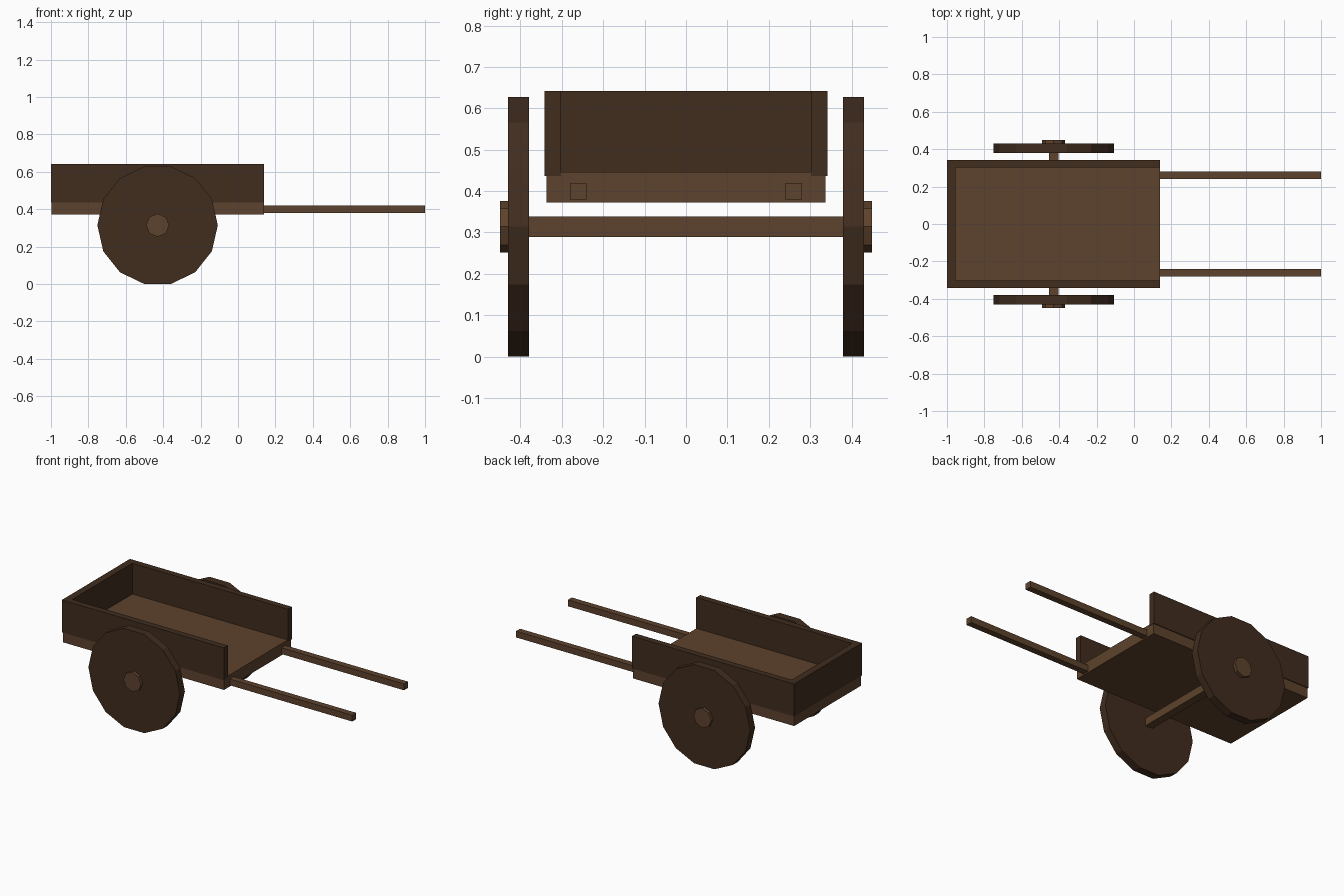
import bpy
import math

if "Cube" in bpy.data.objects:
    bpy.data.objects.remove(bpy.data.objects["Cube"])


def material(name, color):
    m = bpy.data.materials.new(name)
    m.diffuse_color = (*color, 1)
    m.use_nodes = True
    m.node_tree.nodes["Principled BSDF"].inputs["Base Color"].default_value = m.diffuse_color
    return m


LIGHT = material("light_wood", (0.11, 0.055, 0.026))
DARK = material("dark_wood", (0.052, 0.026, 0.013))


def box(name, x, y, z, mat):
    """Box from (min, max) ranges on each axis."""
    bpy.ops.mesh.primitive_cube_add(size=1, location=[sum(r) / 2 for r in (x, y, z)])
    ob = bpy.context.object
    ob.name = name
    ob.scale = [r[1] - r[0] for r in (x, y, z)]
    bpy.ops.object.transform_apply(location=False, rotation=False, scale=True)
    ob.data.materials.append(mat)
    return ob


def disc(name, sides, radius, y, mat):
    """Low-poly disc around the axle line, with corners pointing along x."""
    bpy.ops.mesh.primitive_cylinder_add(
        vertices=sides, radius=radius, depth=abs(y[1] - y[0]),
        location=(AXLE_X, sum(y) / 2, AXLE_Z))
    ob = bpy.context.object
    ob.name = name
    # first corner lies on local +y: turn it to +x, then lay the disc on its side
    ob.rotation_euler = (math.pi / 2, math.pi / 2, 0)
    bpy.ops.object.transform_apply(location=False, rotation=True, scale=False)
    ob.data.materials.append(mat)
    return ob


AXLE_X, AXLE_Z = -0.43, 0.314

# Cart bed and back board
box("floor", (-0.997, 0.138), (-0.337, 0.337), (0.372, 0.446), LIGHT)
box("back_board", (-1.0, -0.955), (-0.302, 0.302), (0.436, 0.642), DARK)

# Axle
box("axle", (AXLE_X - 0.025, AXLE_X + 0.025), (-0.39, 0.39),
    (AXLE_Z - 0.025, AXLE_Z + 0.025), LIGHT)

# Parts repeated on both sides
for side, s in (("front", -1), ("rear", 1)):
    def span(a, b):
        return tuple(sorted((s * a, s * b)))

    box(side + "_side_board", (-1.0, 0.14), span(0.302, 0.342), (0.436, 0.642), DARK)
    box(side + "_handle", (0.10, 1.0), span(0.24, 0.28), (0.38, 0.42), LIGHT)
    disc(side + "_wheel", 14, 0.322, span(0.38, 0.43), DARK)
    disc(side + "_hub", 8, 0.062, span(0.42, 0.45), LIGHT)
